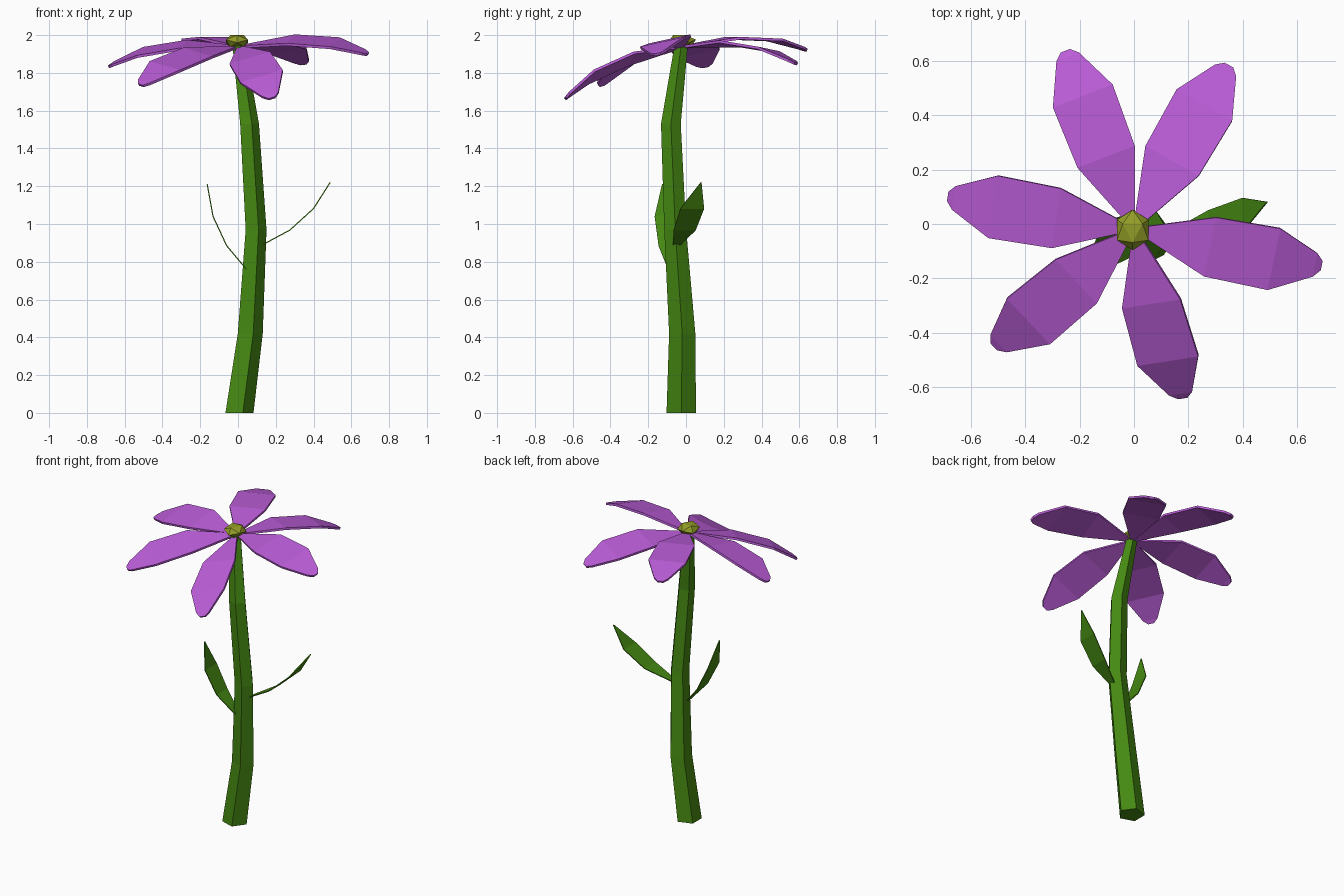
import bpy, bmesh, math
from mathutils import Vector, Matrix

cube = bpy.data.objects.get("Cube")
if cube:
    bpy.data.objects.remove(cube)


def material(name, rgb):
    mat = bpy.data.materials.new(name)
    mat.use_nodes = True
    mat.diffuse_color = (*rgb, 1)
    mat.node_tree.nodes["Principled BSDF"].inputs["Base Color"].default_value = (*rgb, 1)
    return mat


purple = material("petal purple", (0.50, 0.11, 0.69))
green = material("stem green", (0.06, 0.25, 0.006))
olive = material("centre olive", (0.29, 0.34, 0.02))


def finish(name, bm, mat):
    bmesh.ops.recalc_face_normals(bm, faces=bm.faces)
    mesh = bpy.data.meshes.new(name)
    bm.to_mesh(mesh)
    bm.free()
    mesh.materials.append(mat)
    obj = bpy.data.objects.new(name, mesh)
    bpy.context.collection.objects.link(obj)
    return obj


def blade(name, rows, mat, thickness, offset):
    """Thin strip from rows of (centre x, y, z, half width along y)."""
    bm = bmesh.new()
    pairs = [[bm.verts.new((x, y + s * w, z)) for s in (1, -1)] for x, y, z, w in rows]
    for (a, b), (c, d) in zip(pairs, pairs[1:]):
        bm.faces.new((a, b, d, c))
    obj = finish(name, bm, mat)
    # keep the face normals pointing up so thickness goes one way
    if obj.data.polygons[0].normal.z < 0:
        obj.data.flip_normals()
    solid = obj.modifiers.new("thickness", 'SOLIDIFY')
    solid.thickness = thickness
    solid.offset = offset
    return obj


# Stem: five-sided tapering tube along a gentle bend
path = [(0.0, -0.025, 0.0, 0.082), (0.058, -0.02, 0.42, 0.073), (0.09, -0.057, 0.97, 0.061),
        (0.056, -0.08, 1.53, 0.055), (0.0, -0.025, 1.95, 0.037)]
bm = bmesh.new()
rings = []
for x, y, z, r in path:
    angles = [math.tau * i / 5 for i in range(5)]
    rings.append([bm.verts.new((x + r * math.cos(a), y + r * math.sin(a), z)) for a in angles])
for low, high in zip(rings, rings[1:]):
    for i in range(5):
        j = (i + 1) % 5
        bm.faces.new((low[i], low[j], high[j], high[i]))
bm.faces.new(rings[0])
bm.faces.new(rings[-1])
finish("stem", bm, green)

# Leaves
blade("left_leaf", [(0.13, -0.05, 0.89, 0.02), (0.275, -0.007, 0.968, 0.058),
                    (0.40, 0.033, 1.082, 0.063), (0.488, 0.08, 1.22, 0.002)], green, 0.006, 0)
blade("right_leaf", [(0.045, -0.075, 0.76, 0.02), (-0.06, -0.088, 0.885, 0.057),
                     (-0.132, -0.104, 1.04, 0.062), (-0.163, -0.125, 1.21, 0.002)], green, 0.006, 0)

# Petals: one arched shape, each with its own roll, pitch and heading in degrees
petal_rows = [(0.02, 0, 0, 0.012), (0.285, 0, 0.05, 0.113), (0.525, 0, 0.047, 0.118),
              (0.68, 0, 0.007, 0.045), (0.705, 0, -0.003, 0.018)]
poses = [(12, 3.3, -11), (-6, 7.4, 60), (0, 1.5, 111),
         (-11, 8.6, 170), (-12, 17, 220), (18, 23, -74)]
for n, pose in enumerate(poses):
    petal = blade(f"petal_{n + 1}", petal_rows, purple, 0.014, -1)
    petal.location = (0, -0.02, 1.948)
    petal.rotation_euler = [math.radians(a) for a in pose]

# Flower centre: flattened icosahedron resting on one face
bm = bmesh.new()
bmesh.ops.create_icosphere(bm, subdivisions=1, radius=0.076)
bm.faces.ensure_lookup_table()
turn = bm.faces[0].normal.rotation_difference(Vector((0, 0, 1))).to_matrix()
bmesh.ops.transform(bm, matrix=turn, verts=bm.verts)
corner = max(bm.verts, key=lambda v: v.co.xy.length).co
spin = Matrix.Rotation(math.pi / 2 - math.atan2(corner.y, corner.x), 3, 'Z')
bmesh.ops.transform(bm, matrix=spin, verts=bm.verts)
bmesh.ops.scale(bm, vec=(0.9, 1, 0.52), verts=bm.verts)
centre = finish("flower_centre", bm, olive)
centre.location = (-0.005, -0.022, 1.968)
